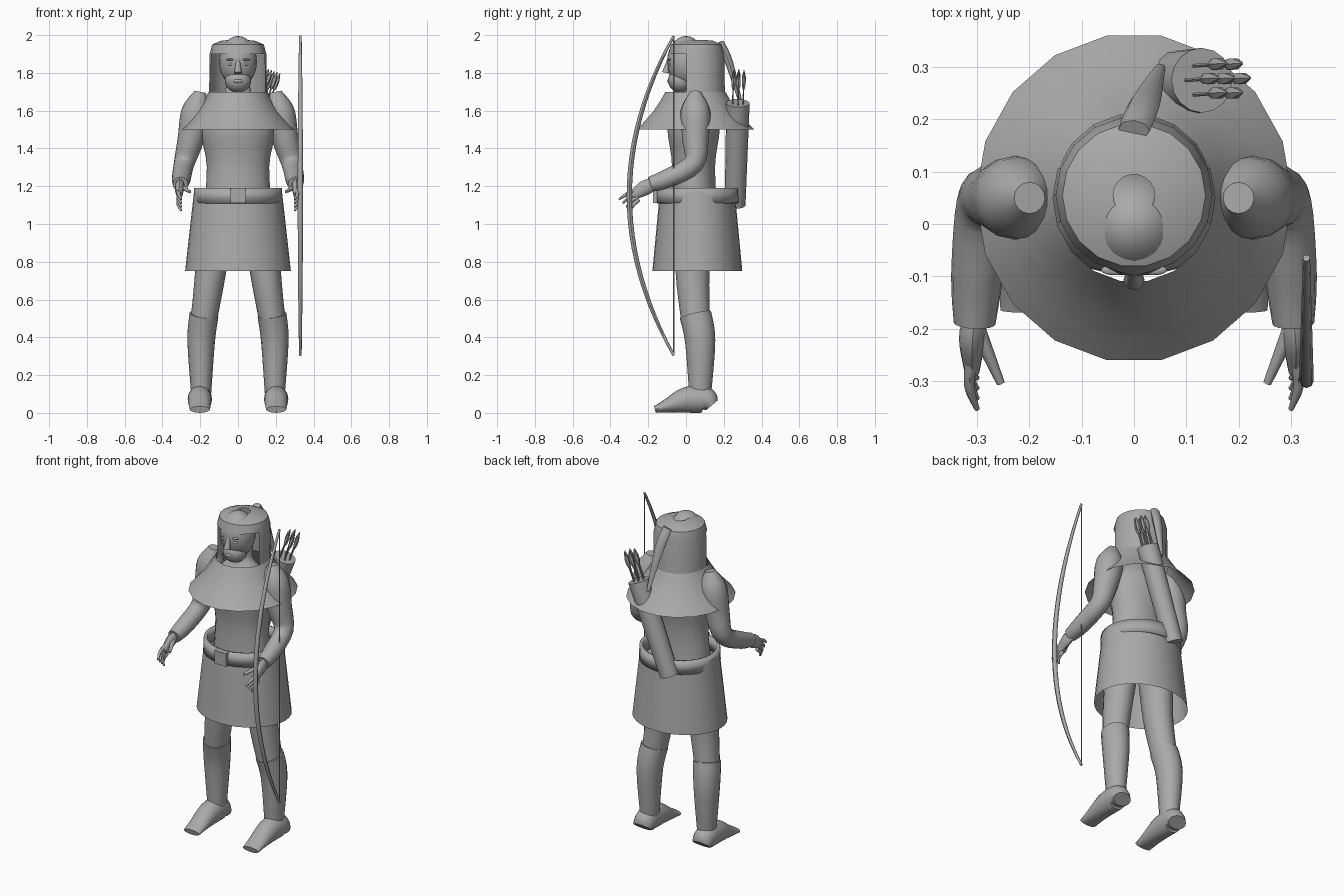
import bpy, bmesh, math
from mathutils import Vector

cube = bpy.data.objects.get("Cube")
if cube:
    bpy.data.objects.remove(cube)

GREY = (.4, .4, .4, 1)
grey = bpy.data.materials.new("plain grey")
grey.use_nodes = True
grey.diffuse_color = GREY
grey.node_tree.nodes["Principled BSDF"].inputs["Base Color"].default_value = GREY


def finish(name, bm):
    """Turn a bmesh into a smooth-shaded object that keeps its sharp edges."""
    bmesh.ops.recalc_face_normals(bm, faces=bm.faces)
    mesh = bpy.data.meshes.new(name)
    bm.to_mesh(mesh)
    bm.free()
    mesh.materials.append(grey)
    mesh.shade_smooth()
    mesh.set_sharp_from_angle(angle=math.radians(45))
    part = bpy.data.objects.new(name, mesh)
    bpy.context.collection.objects.link(part)
    return part


def blend(before, start, end, after, t):
    """Catmull-Rom value between start and end."""
    pull = (end - before) / 2
    push = (after - start) / 2
    rise = end - start
    bend = 3 * rise - 2 * pull - push
    return start + t * (pull + t * (bend + t * (pull + push - 2 * rise)))


def refine(rings, steps):
    last = len(rings) - 1
    result = []
    for i in range(last):
        around = rings[max(i - 1, 0)], rings[i], rings[i + 1], rings[min(i + 2, last)]
        for step in range(steps):
            result.append([blend(*values, step / steps) for values in zip(*around)])
    return result + [rings[-1]]


def skin(name, rings, sides, flat, steps, capped, keep=None):
    """Skin elliptical rings (x, y, z, half width, half depth)."""
    rings = refine(rings, steps)
    centres = [Vector(ring[:3]) for ring in rings]
    bm = bmesh.new()
    loops = []
    for i, (centre, ring) in enumerate(zip(centres, rings)):
        across, deep = Vector((1, 0, 0)), Vector((0, 1, 0))
        if not flat:
            ahead = centres[min(i + 1, len(centres) - 1)]
            behind = centres[max(i - 1, 0)]
            along = (ahead - behind).normalized()
            across = (across - along * along.x).normalized()
            deep = along.cross(across)
        width, depth = ring[3:]
        angles = [math.tau * side / sides for side in range(sides)]
        loops.append([bm.verts.new(centre + across * width * math.cos(angle) + deep * depth * math.sin(angle))
                      for angle in angles])
    for lower, upper in zip(loops, loops[1:]):
        for j in range(sides):
            bm.faces.new((lower[j - 1], lower[j], upper[j], upper[j - 1]))
    if capped:
        bm.faces.new(loops[0])
        bm.faces.new(loops[-1])
    if keep:
        unwanted = [face for face in bm.faces if not keep(face.calc_center_median())]
        bmesh.ops.delete(bm, geom=unwanted, context='FACES')
    return finish(name, bm)


def lathe(name, profile, y, depth, sides=18, steps=1, capped=False, keep=None):
    """Upright oval body from (height, half width) pairs."""
    rings = [(0, y, z, radius, radius * depth) for z, radius in profile]
    return skin(name, rings, sides, True, steps, capped, keep)


def tube(name, path, mirror=1, sides=12, steps=4, depth=1):
    """Limb along points (x, y, z, radius)."""
    rings = [(x * mirror, y, z, radius, radius * depth) for x, y, z, radius in path]
    return skin(name, rings, sides, False, steps, True)


def primitive(name, centre, stretch, operator, **options):
    bm = bmesh.new()
    operator(bm, **options)
    bmesh.ops.scale(bm, vec=stretch, verts=bm.verts)
    bmesh.ops.translate(bm, vec=centre, verts=bm.verts)
    return finish(name, bm)


def ball(name, centre, radii):
    return primitive(name, centre, radii, bmesh.ops.create_uvsphere, u_segments=20, v_segments=14, radius=1)


# Torso with neck, and head with jaw
lathe("torso", [(1, .19), (1.3, .165), (1.5, .2), (1.6, .16), (1.7, .07), (1.8, .07)], .04, .7, steps=4, capped=True)
ball("head", (0, 0, 1.86), (.1, .1, .135))
ball("jaw", (0, -.03, 1.76), (.07, .065, .065))

# Face
tube("nose", [(0, -.09, 1.87, .01), (0, -.107, 1.8, .02)], steps=1)
ball("lips", (0, -.09, 1.757), (.025, .01, .01))

# Hood with the face opening removed, and its hanging tail
lathe("hood", [(1.66, .16), (1.7, .153), (1.9, .15), (1.95, .137), (1.97, .09), (1.975, .04)], .055, 1,
      keep=lambda spot: spot.y > 0 or spot.z > 1.92)
tube("hood_tail", [(0, .18, 1.96, .03), (.02, .23, 1.85, .03), (.05, .3, 1.6, .01)], sides=8, depth=.7)

# Shoulder cape, skirt, belt and buckle
lathe("shoulder_cape", [(1.5, .303), (1.6, .215), (1.7, .155)], .05, 1.04, steps=2)
lathe("skirt", [(.75, .28), (1.18, .232)], .06, .85, sides=32)
belt = lathe("belt", [(1.11, .235), (1.19, .232)], .06, .93, sides=32)
rim = belt.modifiers.new("thickness", 'SOLIDIFY')
rim.thickness = .02
primitive("belt_buckle", (0, -.16, 1.15), (.08, .03, .08), bmesh.ops.create_cube, size=1)

for side, label in ((1, "left"), (-1, "right")):
    ball(label + "_eye", (side * .038, -.085, 1.846), (.017, .01, .008))
    ball(label + "_brow", (side * .038, -.088, 1.87), (.025, .01, .006))

    # Rounded shoulder and arm down to the cuff
    tube(label + "_arm", [(.2, .05, 1.7, .03), (.22, .05, 1.6, .078), (.25, .05, 1.45, .07),
                          (.285, .04, 1.32, .055), (.3, -.1, 1.24, .05), (.305, -.19, 1.21, .04)], side, sides=16)

    # Hand with spread fingers and a thumb
    tube(label + "_palm", [(.305, -.17, 1.21, .02), (.31, -.22, 1.19, .025), (.31, -.28, 1.15, .015)],
         side, depth=1.6)
    for finger in range(4):
        drop = finger * .02
        tube(f"{label}_finger_{finger + 1}", [(.31, -.25, 1.19 - drop, .012),
                                              (.315, drop / 2 - .31, 1.16 - drop, .01),
                                              (.3, drop - .355, 1.13 - drop, .005)], side, sides=8)
    tube(label + "_thumb", [(.3, -.2, 1.2, .016), (.255, -.305, 1.17, .008)], side, sides=8)

    # Leg, boot shaft and shoe resting on the ground
    tube(label + "_leg", [(.11, .05, 1.1, .1), (.145, .035, .75, .082), (.18, .05, .5, .07)],
         side, sides=16, depth=1.1)
    tube(label + "_boot", [(.18, .05, .52, .077), (.195, .075, .38, .073), (.195, .075, .1, .053)],
         side, sides=16, depth=1.1)
    lengthwise = ((.137, .04), (.1, .07), (0, .068), (-.1, .037), (-.165, .018))
    skin(label + "_shoe", [(.202 * side, y, height, .05 + height / 5, height) for y, height in lengthwise],
         16, False, 4, True)

# Quiver slung across the back
mouth, base = Vector((.13, .275, 1.64)), Vector((-.07, .26, 1.1))
tube("quiver", [(*base, .055), (*mouth, .062)], sides=16, steps=1)

# Arrows: six around a central one
axis = (mouth - base).normalized()
across = Vector((0, 1, 0)).cross(axis)
deep = axis.cross(across)
for arrow in range(7):
    angle = math.tau * arrow / 6
    reach = .032 if arrow < 6 else 0
    foot = mouth + (across * math.cos(angle) + deep * math.sin(angle)) * reach
    shape = ((-.05, .004), (.08, .004), (.11, .012), (.14, .012), (.18, .002))
    tube(f"arrow_{arrow + 1}", [(*(foot + axis * height), radius) for height, radius in shape], sides=6, steps=1)

# Bow limb, thickest at the grip, and its string
BOW_X, STRING_Y, MIDDLE, REACH = .33, -.065, 1.15, .845
limb = []
for step in range(-12, 13):
    t = step / 12
    belly = 1 - t * t
    limb.append((BOW_X, STRING_Y - belly * .235, MIDDLE + REACH * t, .007 + belly * .007))
tube("bow_limb", limb, sides=8, steps=1)
tube("bow_string", [(BOW_X, STRING_Y, MIDDLE + end * REACH, .004) for end in (-1, 1)], sides=6, steps=1)
